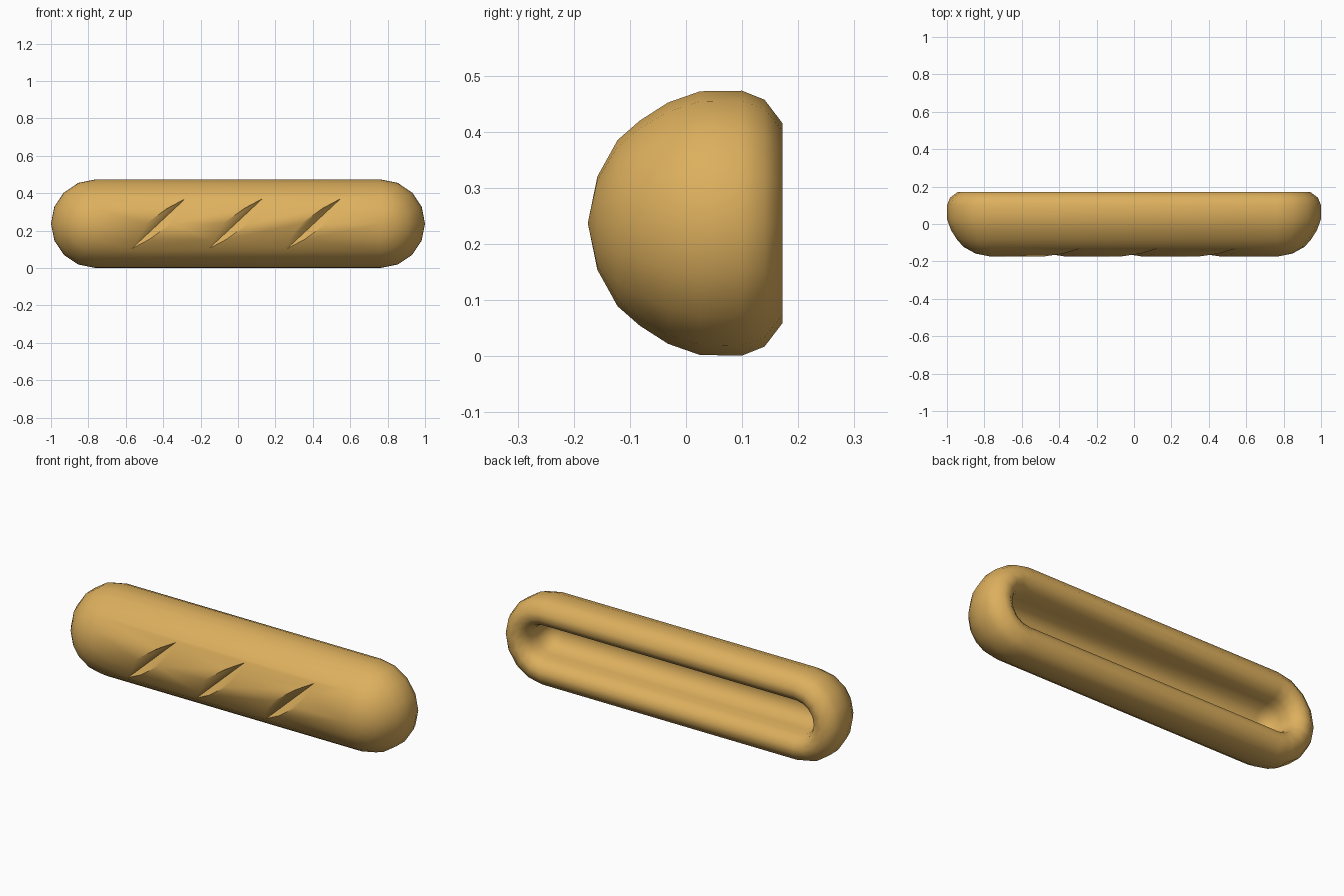
import bpy, bmesh, math

if "Cube" in bpy.data.objects:
    bpy.data.objects.remove(bpy.data.objects["Cube"])

HALF, CZ, SEG = 0.764, 0.237, 8

# Cross-section (radius from centre line, depth y): crust front, rounded rim, hollow back
PROFILE = [(0, -.175), (.083, -.158), (.148, -.122), (.183, -.082), (.215, -.032),
           (.235, .025), (.236, .1), (.22, .14), (.178, .172), (.14, .172),
           (.107, .148), (.09, .11), (.086, .06), (.074, .01), (.045, -.02), (0, -.03)]


def new_object(name, bm):
    bmesh.ops.recalc_face_normals(bm, faces=bm.faces)
    mesh = bpy.data.meshes.new(name)
    bm.to_mesh(mesh)
    bm.free()
    ob = bpy.data.objects.new(name, mesh)
    bpy.context.collection.objects.link(ob)
    return ob


def stadium(bm, r, y):
    ring = []
    for side, start in ((1, -math.pi / 2), (-1, math.pi / 2)):
        for i in range(SEG + 1):
            a = start + math.pi * i / SEG
            ring.append(bm.verts.new((side * HALF + r * math.cos(a), y, CZ + r * math.sin(a))))
    return ring


# Loaf: stadium rings lofted through the profile
bm = bmesh.new()
rings = [stadium(bm, r, y) for r, y in PROFILE]
n = len(rings[0])
for a, b in zip(rings, rings[1:]):
    for i in range(n):
        j = (i + 1) % n
        bm.faces.new((a[i], a[j], b[j], b[i]))
bmesh.ops.remove_doubles(bm, verts=bm.verts, dist=1e-5)
bmesh.ops.dissolve_degenerate(bm, edges=bm.edges, dist=1e-5)
loaf = new_object("bread_loaf", bm)

# Slashes: V-shaped wedges running diagonally across the front
bm = bmesh.new()
ang = math.radians(43)
ux, uz = math.cos(ang), math.sin(ang)
for cx in (-.425, -.013, .405):
    ends = []
    for t in (-.3, .3):
        ends.append([bm.verts.new((cx + t * ux - w * uz, y, CZ + t * uz + w * ux))
                     for w, y in ((0, -.13), (.11, -.24), (-.11, -.24))])
    p, q = ends
    bm.faces.new(p)
    bm.faces.new(q[::-1])
    for i in range(3):
        j = (i + 1) % 3
        bm.faces.new((p[i], q[i], q[j], p[j]))
cutter = new_object("slash_cutter", bm)
cutter.hide_render = True

mod = loaf.modifiers.new("slashes", 'BOOLEAN')
mod.object = cutter
mod.operation = 'DIFFERENCE'
mod.solver = 'EXACT'
bpy.context.view_layer.objects.active = loaf
loaf.select_set(True)
bpy.ops.object.modifier_apply(modifier=mod.name)
bpy.data.objects.remove(cutter)

# Golden crust
mat = bpy.data.materials.new("crust")
mat.diffuse_color = (.72, .43, .11, 1)
mat.use_nodes = True
mat.node_tree.nodes["Principled BSDF"].inputs["Base Color"].default_value = mat.diffuse_color
loaf.data.materials.clear()
loaf.data.materials.append(mat)
bpy.ops.object.shade_smooth_by_angle(angle=math.radians(38))
